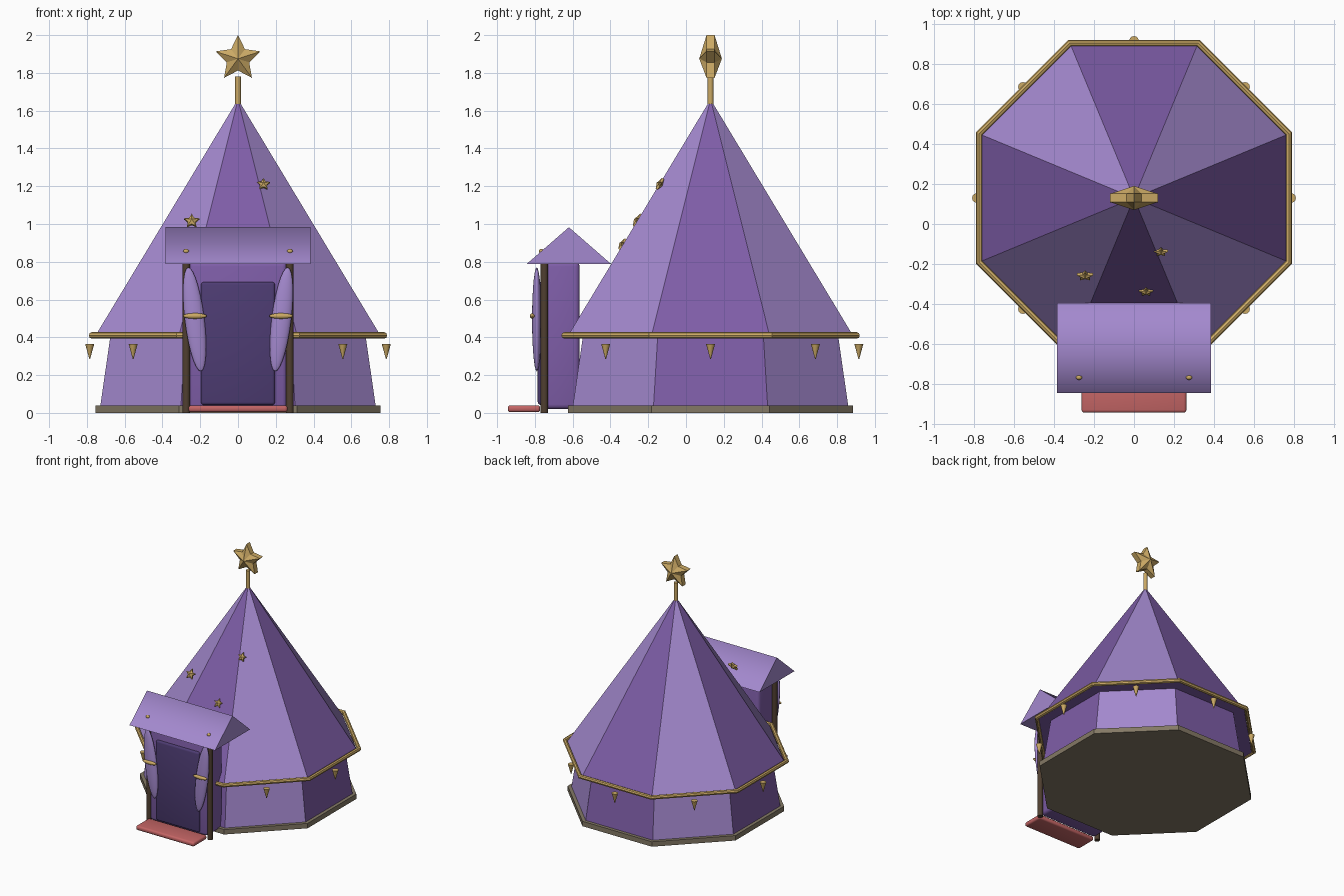
import bpy, bmesh, math
from mathutils import Matrix, Vector

if "Cube" in bpy.data.objects:
    bpy.data.objects.remove(bpy.data.objects["Cube"])

CY = 0.13  # tent centre along y


def mat(name, rgb):
    m = bpy.data.materials.new(name)
    m.diffuse_color = (*rgb, 1)
    m.use_nodes = True
    m.node_tree.nodes["Principled BSDF"].inputs["Base Color"].default_value = m.diffuse_color
    return m


LAV = mat("lavender", (0.37, 0.25, 0.62))
PUR = mat("purple", (0.21, 0.11, 0.39))
DARK = mat("dark indigo", (0.075, 0.045, 0.17))
GOLD = mat("gold", (0.60, 0.40, 0.13))
PINK = mat("rose", (0.55, 0.13, 0.13))
STONE = mat("stone", (0.23, 0.19, 0.13))
WOOD = mat("dark wood", (0.08, 0.05, 0.03))


def make(name, bm, mats, loc=(0, 0, 0), rot=(0, 0, 0), scale=(1, 1, 1), smooth=None):
    bmesh.ops.recalc_face_normals(bm, faces=bm.faces)
    me = bpy.data.meshes.new(name)
    bm.to_mesh(me)
    bm.free()
    for m in mats:
        me.materials.append(m)
    ob = bpy.data.objects.new(name, me)
    bpy.context.collection.objects.link(ob)
    ob.location, ob.rotation_euler, ob.scale = loc, rot, scale
    if smooth:
        bpy.ops.object.select_all(action='DESELECT')
        bpy.context.view_layer.objects.active = ob
        ob.select_set(True)
        bpy.ops.object.shade_smooth_by_angle(angle=math.radians(smooth))
    return ob


def cone(name, m, loc, r1, r2, z0, z1, seg=16, smooth=40):
    bm = bmesh.new()
    bmesh.ops.create_cone(bm, cap_ends=True, segments=seg, radius1=r1, radius2=r2, depth=z1 - z0)
    return make(name, bm, [m], (loc[0], loc[1], (z0 + z1) / 2), smooth=smooth)


def octagon(name, mats, a0, a1, z0, z1):
    """Eight-sided frustum given by apothems; diagonal panels take the first material."""
    bm = bmesh.new()
    k = 1 / math.cos(math.pi / 8)
    bmesh.ops.create_cone(bm, cap_ends=True, segments=8, radius1=a0 * k, radius2=a1 * k,
                          depth=z1 - z0, matrix=Matrix.Rotation(math.pi / 8, 4, 'Z'))
    bm.normal_update()
    if len(mats) > 1:
        for f in bm.faces:
            n = f.normal
            diagonal = min(abs(n.x), abs(n.y)) > 0.2
            f.material_index = 0 if diagonal else 1
    return make(name, bm, mats, (0, CY, (z0 + z1) / 2))


def box(name, m, lo, hi, bevel, smooth=50):
    lo, hi = Vector(lo), Vector(hi)
    bm = bmesh.new()
    bmesh.ops.create_cube(bm, size=1)
    bmesh.ops.scale(bm, vec=hi - lo, verts=bm.verts)
    bmesh.ops.bevel(bm, geom=bm.edges[:], offset=bevel, segments=3, profile=0.5, affect='EDGES')
    return make(name, bm, [m], (lo + hi) / 2, smooth=smooth)


def ball(name, m, loc, scale, rot=(0, 0, 0)):
    bm = bmesh.new()
    bmesh.ops.create_uvsphere(bm, u_segments=20, v_segments=14, radius=1)
    return make(name, bm, [m], loc, rot, scale, smooth=60)


def star(name, loc, r, tilt=0.0):
    """Puffy five-pointed star facing -y."""
    bm = bmesh.new()
    rings = []
    for s in (-1, 1):
        ring = []
        for i in range(10):
            a, q = math.pi * i / 5, r * (1 if i % 2 == 0 else 0.5)
            ring.append(bm.verts.new((q * math.sin(a), s * r * 0.17, q * math.cos(a))))
        mid = bm.verts.new((0, s * r * 0.48, 0))
        for i in range(10):
            bm.faces.new((mid, ring[i], ring[(i + 1) % 10]))
        rings.append(ring)
    for i in range(10):
        j = (i + 1) % 10
        bm.faces.new((rings[0][i], rings[0][j], rings[1][j], rings[1][i]))
    return make(name, bm, [GOLD], loc, (tilt, 0, 0))


# tent body: base, walls and roof with alternating panels
octagon("base_plinth", [STONE], 0.755, 0.755, 0.0, 0.04)
octagon("tent_walls", [LAV, PUR], 0.73, 0.675, 0.03, 0.41)
octagon("tent_roof", [LAV, PUR], 0.76, 0.009, 0.40, 1.645)

# gold eave trim
bpy.ops.mesh.primitive_torus_add(major_segments=8, minor_segments=8, major_radius=0.838,
                                 minor_radius=0.017, location=(0, CY, 0.41),
                                 rotation=(0, 0, math.pi / 8))
trim = bpy.context.object
trim.name = "eave_trim"
trim.data.materials.append(GOLD)

# drops hanging under each side except the entrance
for i in range(8):
    if i != 6:
        a = i * math.pi / 4
        cone(f"eave_drop_{i}", GOLD, (0.785 * math.cos(a), CY + 0.785 * math.sin(a)),
             0.002, 0.024, 0.285, 0.365, seg=12)

# finial and scattered stars
cone("finial_pole", GOLD, (0, CY), 0.015, 0.015, 1.60, 1.78)
star("finial_star", (0, CY, 1.875), 0.125)
slope = -math.atan2(0.76, 1.25)
for i, p in enumerate([(0.135, -0.14, 1.21), (-0.245, -0.258, 1.015), (0.06, -0.338, 0.89)]):
    star(f"roof_star_{i}", p, 0.042 if i == 1 else 0.036, slope)

# porch body, door and mat
box("porch_body", PUR, (-0.26, -0.768, 0.02), (0.26, -0.563, 0.80), 0.025)
box("door_panel", DARK, (-0.196, -0.785, 0.042), (0.196, -0.745, 0.693), 0.015)
box("door_mat", PINK, (-0.262, -0.943, 0.004), (0.262, -0.772, 0.04), 0.014)

# porch roof: triangular prism with a softened ridge
bm = bmesh.new()
tri = [bm.verts.new((-0.385, y, z)) for y, z in ((-0.845, 0.787), (-0.62, 0.983), (-0.395, 0.787))]
face = bm.faces.new(tri)
new = bmesh.ops.extrude_face_region(bm, geom=[face])["geom"]
bmesh.ops.translate(bm, vec=(0.77, 0, 0), verts=[v for v in new if isinstance(v, bmesh.types.BMVert)])
make("porch_roof", bm, [LAV], smooth=88)

# posts, curtains, ties and studs on both sides
for s, side in ((-1, "left"), (1, "right")):
    cone(f"porch_post_{side}", WOOD, (s * 0.274, -0.75), 0.02, 0.02, 0.0, 0.80)
    ball(f"curtain_{side}", LAV, (s * 0.23, -0.79, 0.495), (0.052, 0.025, 0.277),
         (0, s * math.radians(7), 0))
    ball(f"curtain_tie_{side}", GOLD, (s * 0.228, -0.812, 0.513), (0.063, 0.015, 0.015))
    ball(f"roof_stud_{side}", GOLD, (s * 0.275, -0.767, 0.856), (0.015, 0.012, 0.012))
